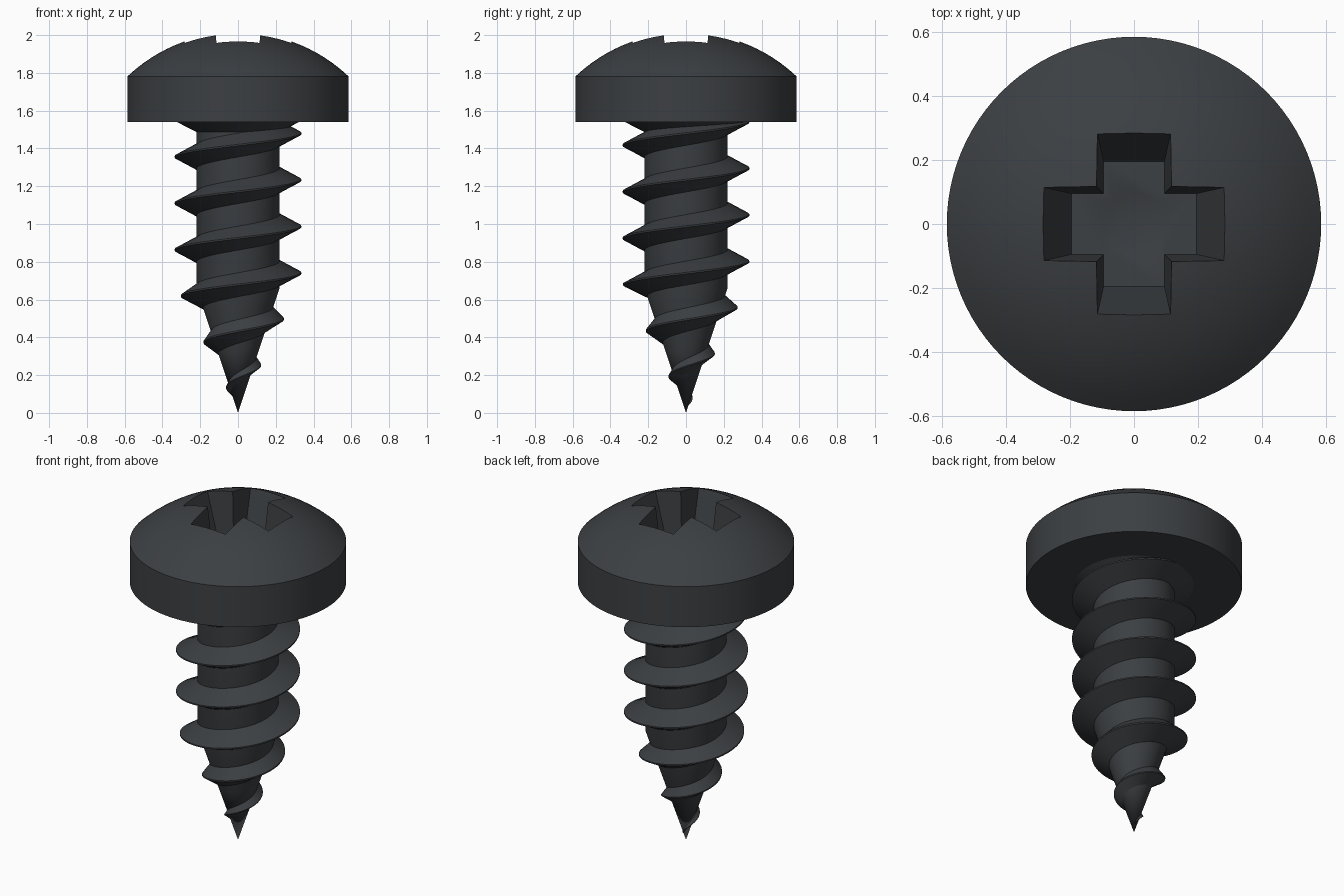
import bpy, bmesh, math

if "Cube" in bpy.data.objects:
    bpy.data.objects.remove(bpy.data.objects["Cube"])

mat = bpy.data.materials.new("dark_steel")
mat.diffuse_color = (0.045, 0.05, 0.055, 1)
mat.use_nodes = True
mat.node_tree.nodes["Principled BSDF"].inputs["Base Color"].default_value = mat.diffuse_color


def make(name, verts, faces):
    me = bpy.data.meshes.new(name)
    me.from_pydata(verts, [], faces)
    bm = bmesh.new()
    bm.from_mesh(me)
    bmesh.ops.remove_doubles(bm, verts=bm.verts, dist=1e-5)
    bmesh.ops.recalc_face_normals(bm, faces=bm.faces)
    bm.to_mesh(me)
    bm.free()
    ob = bpy.data.objects.new(name, me)
    bpy.context.collection.objects.link(ob)
    me.materials.append(mat)
    return ob


def lathe(name, profile, n=96):
    # profile runs from axis to axis
    verts = [(r * math.cos(2 * math.pi * i / n), r * math.sin(2 * math.pi * i / n), z)
             for r, z in profile for i in range(n)]
    faces = [(j * n + i, j * n + (i + 1) % n, (j + 1) * n + (i + 1) % n, (j + 1) * n + i)
             for j in range(len(profile) - 1) for i in range(n)]
    return make(name, verts, faces)


def smooth(ob, angle=30):
    bpy.ops.object.select_all(action='DESELECT')
    ob.select_set(True)
    bpy.context.view_layer.objects.active = ob
    bpy.ops.object.shade_smooth_by_angle(angle=math.radians(angle))


# Domed head
R, TOP, RIM = 0.85, 2.015, 0.585
dome = []
for k in range(15):
    r = RIM * (1 - k / 14)
    dome.append((r, TOP - R + math.sqrt(R * R - r * r)))
head = lathe("head", [(0, 1.54), (RIM, 1.54)] + dome)

# Tapered cross recess cutter
FLOOR = 1.69


def cross(z):
    t = (z - FLOOR) / (1.97 - FLOOR)
    w, l = 0.095 + 0.02 * t, 0.195 + 0.09 * t
    pts = []
    for q in range(4):
        c, s = round(math.cos(q * math.pi / 2)), round(math.sin(q * math.pi / 2))
        pts += [(x * c - y * s, x * s + y * c, z) for x, y in ((l, -w), (l, w), (w, w))]
    return pts


sides = [(i, (i + 1) % 12, 12 + (i + 1) % 12, 12 + i) for i in range(12)]
recess = make("recess_cutter", cross(FLOOR) + cross(2.1),
              sides + [tuple(range(12)), tuple(range(12, 24))])
# Conical dimple in the recess floor
dimple = lathe("dimple_cutter", [(0, FLOOR - 0.04), (0.11, FLOOR + 0.004), (0, FLOOR + 0.004)], 48)

for cutter in (recess, dimple):
    cutter.hide_render = True
    m = head.modifiers.new("cut", 'BOOLEAN')
    m.operation, m.solver, m.object = 'DIFFERENCE', 'EXACT', cutter
    bpy.ops.object.select_all(action='DESELECT')
    bpy.context.view_layer.objects.active = head
    head.select_set(True)
    bpy.ops.object.modifier_apply(modifier=m.name)
    bpy.data.objects.remove(cutter)
smooth(head)


# Shank with pointed tip
def core(z):
    return max(0.0, min(0.22, z / 3))


shank = lathe("shank", [(0, 0), (0.11, 0.33), (0.22, 0.66), (0.22, 1.56), (0, 1.56)], 64)
smooth(shank)

# Helical thread, running out into a flat ring under the head
PITCH, N = 0.2465, 64
start = 0.05
th0 = (start - 0.74) / PITCH * 2 * math.pi
steps = int((1.55 - start) / PITCH * N) + N
verts, faces = [], []
for i in range(steps + 1):
    a = th0 + 2 * math.pi * i / N
    z = min(start + PITCH * i / N, 1.55)
    outer = max(core(z), min(0.335, 0.49 * z))
    h = 0.068 * min(1, z / 0.4)
    e = 0.004 * min(1, z / 0.4)
    section = [(core(z + h) * 0.96, z + h), (outer, z + e),
               (outer, z - e), (core(z - h) * 0.96, z - h)]
    verts += [(r * math.cos(a), r * math.sin(a), zz) for r, zz in section]
    if i:
        b = 4 * i
        faces += [(b - 4 + k, b - 4 + (k + 1) % 4, b + (k + 1) % 4, b + k) for k in range(4)]
faces += [(0, 1, 2, 3), tuple(4 * steps + k for k in range(4))]
thread = make("thread", verts, faces)
smooth(thread)
